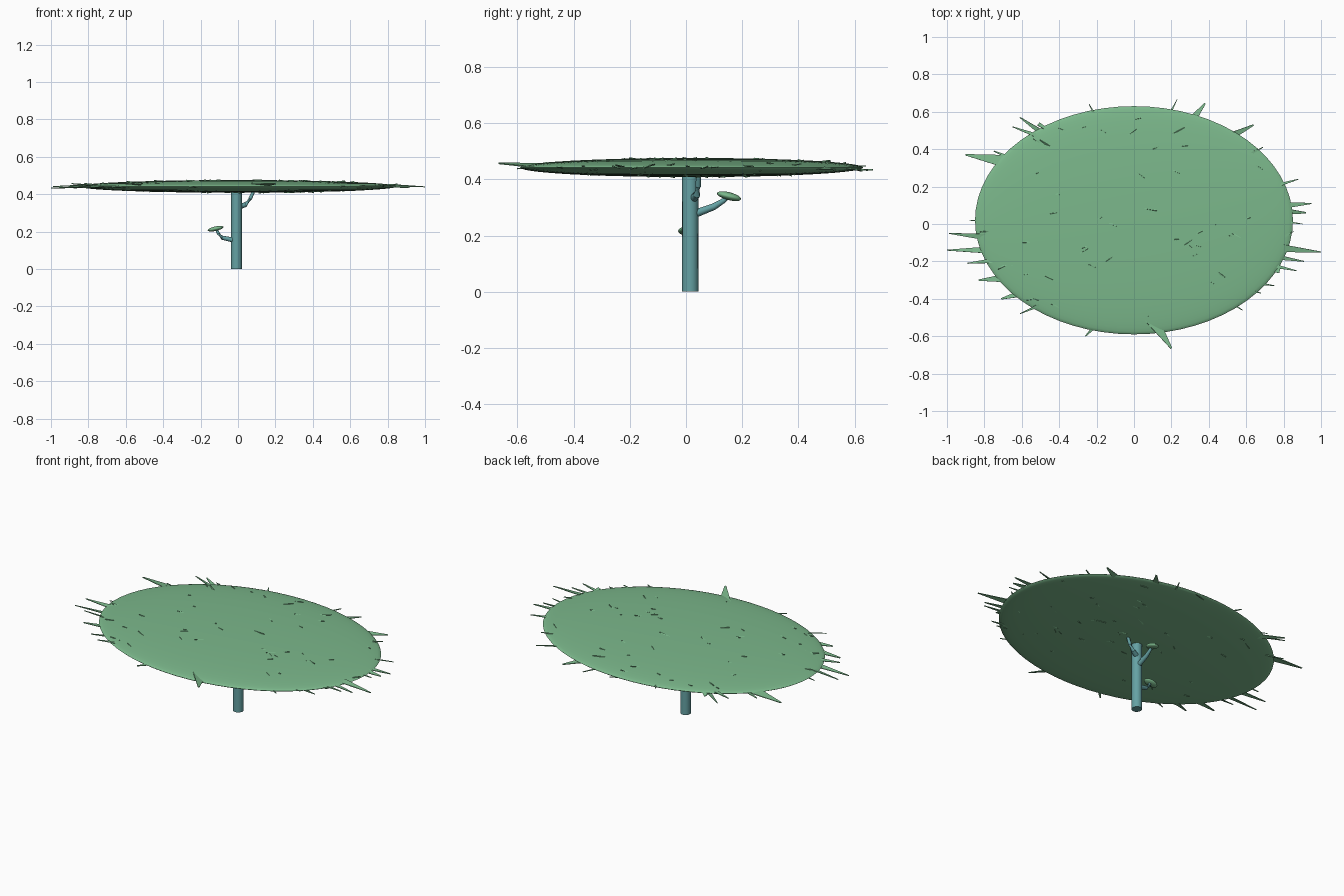
import bpy, bmesh, math, random
from mathutils import Vector

if "Cube" in bpy.data.objects:
    bpy.data.objects.remove(bpy.data.objects["Cube"])

random.seed(4)


def material(name, color):
    m = bpy.data.materials.new(name)
    m.diffuse_color = color
    m.use_nodes = True
    m.node_tree.nodes["Principled BSDF"].inputs["Base Color"].default_value = m.diffuse_color
    return m


GREEN = material("leaf_green", (0.2, 0.48, 0.26, 1))
TEAL = material("bark_teal", (0.13, 0.36, 0.37, 1))


def finish(name, bm, mat, smooth=True):
    bmesh.ops.recalc_face_normals(bm, faces=bm.faces)
    me = bpy.data.meshes.new(name)
    bm.to_mesh(me)
    bm.free()
    me.materials.append(mat)
    ob = bpy.data.objects.new(name, me)
    bpy.context.collection.objects.link(ob)
    if smooth:
        bpy.context.view_layer.objects.active = ob
        ob.select_set(True)
        bpy.ops.object.shade_smooth_by_angle(angle=math.radians(40))
        ob.select_set(False)
    return ob


def ellipsoid(name, center, radii, rot=(0, 0, 0), seg=48, rings=20):
    bm = bmesh.new()
    bmesh.ops.create_uvsphere(bm, u_segments=seg, v_segments=rings, radius=1)
    bmesh.ops.scale(bm, vec=radii, verts=bm.verts)
    ob = finish(name, bm, GREEN)
    ob.location, ob.rotation_euler = center, rot
    return ob


def tube(name, pts, radii, sides=10):
    bm = bmesh.new()
    pts = [Vector(p) for p in pts]
    rings = []
    for i, p in enumerate(pts):
        d = (pts[min(i + 1, len(pts) - 1)] - pts[max(i - 1, 0)]).normalized()
        ref = Vector((1, 0, 0)) if abs(d.x) < 0.7 else Vector((0, 1, 0))
        u = d.cross(ref).normalized()
        v = d.cross(u)
        ring = []
        for k in range(sides):
            a = 2 * math.pi * k / sides
            ring.append(bm.verts.new(p + radii[i] * (u * math.cos(a) + v * math.sin(a))))
        rings.append(ring)
    for a, b in zip(rings, rings[1:]):
        for k in range(sides):
            bm.faces.new((a[k], a[(k + 1) % sides], b[(k + 1) % sides], b[k]))
    bm.faces.new(rings[0])
    bm.faces.new(rings[-1])
    return finish(name, bm, TEAL)


def sliver(bm, base, tip, width, roll=0.0):
    # thin flat leaf blade: wide base, narrow blunt tip
    base, tip = Vector(base), Vector(tip)
    d = (tip - base).normalized()
    side = d.cross(Vector((0, 0, 1))).normalized()
    up = side.cross(d)
    s = side * math.cos(roll) + up * math.sin(roll)
    n = d.cross(s) * 0.002
    pts = [base - s * width, base + s * width, tip + s * width * 0.12, tip - s * width * 0.12]
    lo = [bm.verts.new(p - n) for p in pts]
    hi = [bm.verts.new(p + n) for p in pts]
    bm.faces.new(lo)
    bm.faces.new(hi)
    for k in range(4):
        j = (k + 1) % 4
        bm.faces.new((lo[k], lo[j], hi[j], hi[k]))


# canopy disc
RX, RY, RZ = 0.85, 0.61, 0.034
CX, CY, CZ = 0.0, 0.02, 0.442
ellipsoid("canopy", (CX, CY, CZ), (RX, RY, RZ), seg=64, rings=28)

# blades sticking out of the rim: tip x, tip y, half width
rim = [(-1.0, -.14, .017), (-.99, -.05, .017), (-.9, .37, .032), (-.61, .57, .02),
       (-.65, .52, .015), (-.24, .64, .014), (.38, .645, .034), (.64, .53, .028),
       (.69, .41, .015), (.88, .24, .014), (.95, .11, .022), (.92, .06, .028),
       (.9, .0, .012), (1.0, -.15, .02), (.91, -.2, .017), (.87, -.25, .016),
       (.75, -.33, .014), (.68, -.37, .014), (.58, -.46, .014), (.2, -.665, .038),
       (-.26, -.6, .022), (-.61, -.48, .014), (-.71, -.4, .03), (-.89, -.21, .018),
       (-.83, -.3, .03), (-.88, .02, .012), (-.75, .39, .018), (.23, .665, .012)]
bm = bmesh.new()
for x, y, w in rim:
    ang = math.atan2(y * 0.6, x) + random.uniform(-0.15, 0.15)
    z = CZ + random.uniform(-0.012, 0.016)
    L = 0.2
    base = (x - L * math.cos(ang), y - L * math.sin(ang), CZ + random.uniform(-.008, .008))
    sliver(bm, base, (x, y, z), w, random.uniform(-.3, .3))
finish("rim_leaves", bm, GREEN, smooth=False)

# blades just breaking through the upper and lower faces
bm = bmesh.new()
for i in range(90):
    a, r = random.uniform(0, 2 * math.pi), 0.95 * math.sqrt(random.random())
    x, y = CX + RX * r * math.cos(a), CY + RY * r * math.sin(a)
    h = RZ * math.sqrt(1 - r * r)
    sgn = random.choice((-1, 1))
    L = random.uniform(0.06, 0.16)
    dx, dy = L * random.choice((-1, 1)), L * random.uniform(-.7, .7)
    z = CZ + sgn * (h - 0.008)
    sliver(bm, (x - dx / 2, y - dy / 2, z - sgn * .006), (x + dx / 2, y + dy / 2, z + sgn * .01),
           random.uniform(.008, .016), random.uniform(-.6, .6))
finish("surface_leaves", bm, GREEN, smooth=False)

# trunk and branches
tube("trunk", [(-.008, .015, 0), (-.008, .015, .43)], [.0295, .0285], 16)
tube("left_branch", [(-.01, .01, .152), (-.085, .005, .168), (-.105, .002, .19), (-.115, 0, .212)],
     [.014, .011, .009, .007])
tube("back_branch", [(-.008, .025, .275), (-.006, .1, .303), (-.004, .135, .325), (-.004, .15, .34)],
     [.015, .012, .009, .007])
tube("right_branch", [(0, .025, .33), (.04, .038, .345), (.065, .043, .375), (.09, .046, .43)],
     [.015, .013, .01, .008])

# small foliage pads on the side branches
ellipsoid("left_pad", (-.12, 0, .216), (.043, .028, .012), (0, -.22, 0), 24, 12)
ellipsoid("back_pad", (-.004, .153, .34), (.03, .044, .014), (-.25, 0, 0), 24, 12)
